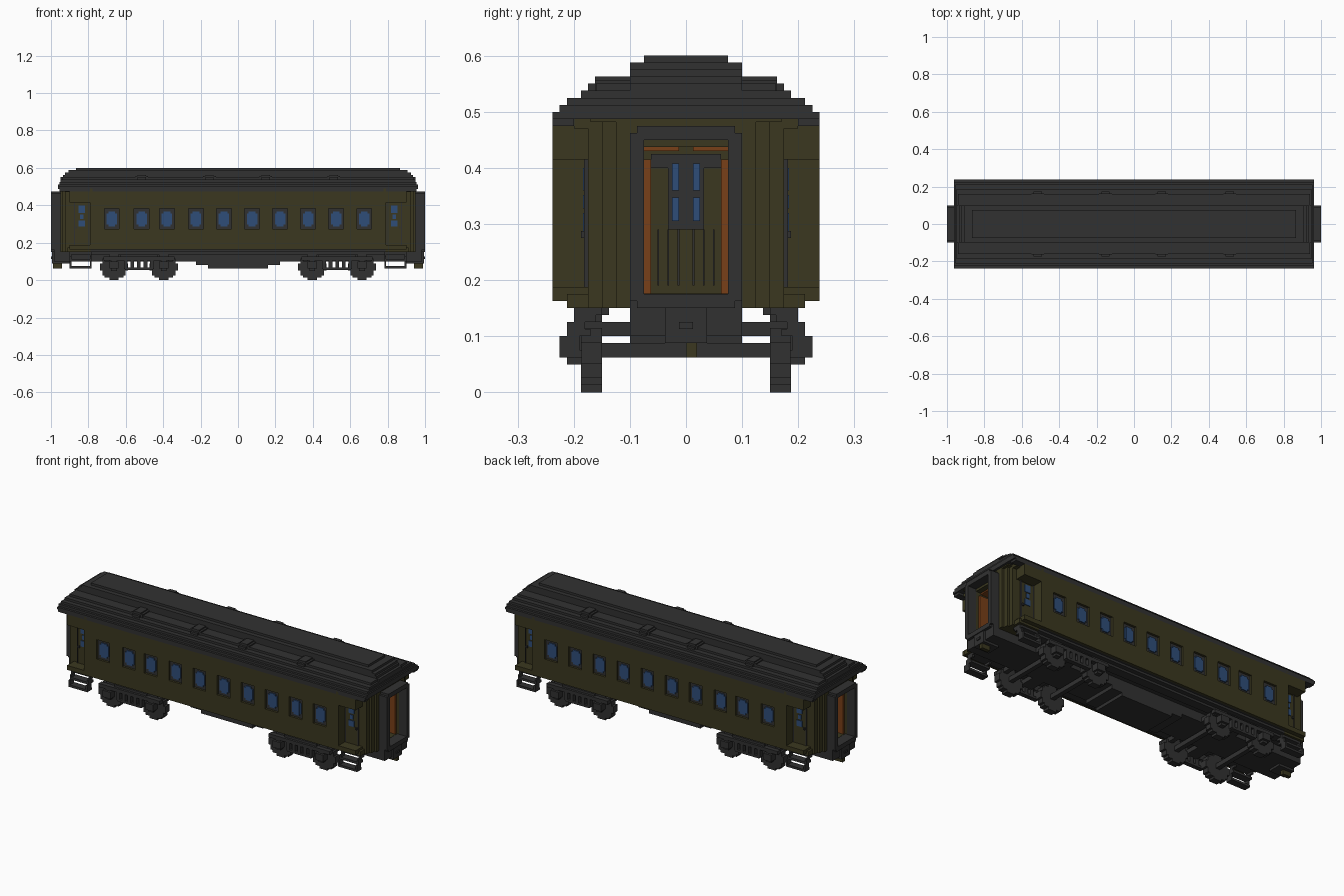
import bpy, bmesh, math

cube = bpy.data.objects.get("Cube")
if cube:
    bpy.data.objects.remove(cube, do_unlink=True)


def material(name, rgb):
    m = bpy.data.materials.new(name)
    m.use_nodes = True
    m.diffuse_color = (*rgb, 1)
    bsdf = m.node_tree.nodes["Principled BSDF"]
    bsdf.inputs["Base Color"].default_value = (*rgb, 1)
    bsdf.inputs["Roughness"].default_value = 0.8
    return m


DARK = material("charcoal", (0.031, 0.031, 0.031))
OLIVE = material("olive", (0.043, 0.039, 0.014))
BLUE = material("glass_blue", (0.028, 0.075, 0.19))
ORANGE = material("wood_orange", (0.19, 0.05, 0.009))


def part(name, mat, boxes, mx=False, my=False):
    """One object from boxes (x0, x1, y0, y1, z0, z1), optionally mirrored in x and y."""
    bm = bmesh.new()
    for sx in ((1, -1) if mx else (1,)):
        for sy in ((1, -1) if my else (1,)):
            for x0, x1, y0, y1, z0, z1 in boxes:
                vs = bmesh.ops.create_cube(bm, size=1)["verts"]
                for v in vs:
                    v.co.x = sx * ((x0 + x1) / 2 + v.co.x * (x1 - x0))
                    v.co.y = sy * ((y0 + y1) / 2 + v.co.y * (y1 - y0))
                    v.co.z = (z0 + z1) / 2 + v.co.z * (z1 - z0)
    bmesh.ops.recalc_face_normals(bm, faces=bm.faces)
    me = bpy.data.meshes.new(name)
    bm.to_mesh(me)
    bm.free()
    me.materials.append(mat)
    ob = bpy.data.objects.new(name, me)
    bpy.context.collection.objects.link(ob)
    return ob


def centred(hx, hy, z0, z1):
    return (-hx, hx, -hy, hy, z0, z1)


# Main saloon: dark core, olive skin strips leaving window openings
END = 0.7875
part("saloon_core", DARK, [centred(END - 0.002, 0.225, 0.163, 0.49)])
windows = [-0.675, -0.515, -0.38, -0.225, -0.075, 0.075, 0.225, 0.375, 0.525, 0.675]
HW, WZ0, WZ1 = 0.04, 0.272, 0.382
skin = [(-END, END, 0.225, 0.2375, 0.1625, WZ0), (-END, END, 0.225, 0.2375, WZ1, 0.475)]
edges = [-END] + [x + s for x in windows for s in (-HW, HW)] + [END]
skin += [(a, b, 0.225, 0.2375, WZ0, WZ1) for a, b in zip(edges[::2], edges[1::2])]
part("saloon_side_panels", OLIVE, skin, my=True)

# Notched window panes
panes = []
for x in windows:
    panes.append((x - 0.028, x + 0.028, 0.225, 0.230, 0.297, 0.357))
    panes.append((x - 0.018, x + 0.018, 0.225, 0.2305, 0.287, 0.367))
part("side_windows", BLUE, panes, my=True)

# Saloon end bulkheads with a half-glazed inner door
part("bulkheads", OLIVE, [(END - 0.01, END + 0.005, -0.2375, 0.2375, 0.1625, 0.49)], mx=True)
part("inner_door_frame", DARK, [(END, END + 0.012, -0.0325, 0.0325, 0.29, 0.425),
                                (END, END + 0.010, -0.0625, 0.0625, 0.40, 0.425)], mx=True)
part("inner_door_panes", BLUE, [(END, END + 0.018, 0.0125, 0.025, 0.36, 0.408),
                                (END, END + 0.018, 0.0125, 0.025, 0.305, 0.347)], mx=True, my=True)
part("inner_door_grooves", DARK, [(END, END + 0.008, y, y + 0.003, 0.19, 0.29)
                                  for y in (0.012, 0.03, 0.048)], mx=True, my=True)

# Vestibule walls stepped to a rounded end, with floor, hood and ceiling
part("vestibule_walls", OLIVE, [
    (END, 0.950, 0.075, 0.125, 0.15, 0.49),
    (END, 0.9375, 0.125, 0.15, 0.15, 0.49),
    (END, 0.925, 0.15, 0.175, 0.15, 0.4875),
    (END, 0.9125, 0.175, 0.2125, 0.15, 0.175),
    (END, 0.9, 0.175, 0.2375, 0.1625, 0.1875),
    (END, 0.9, 0.175, 0.2375, 0.415, 0.475)], mx=True, my=True)
part("vestibule_floor", OLIVE, [(END, 0.94, -0.08, 0.08, 0.15, 0.176)], mx=True)
part("vestibule_ceiling", OLIVE, [(END, 0.95, -0.08, 0.08, 0.4375, 0.49)], mx=True)
part("vestibule_posts", ORANGE, [(0.80, 0.935, 0.0625, 0.0755, 0.176, 0.415)], mx=True, my=True)
part("vestibule_lintel", ORANGE, [(0.80, 0.92, 0.0125, 0.075, 0.43, 0.438)], mx=True, my=True)

# Recessed side doors
part("side_doors", OLIVE, [(0.80, 0.872, 0.17, 0.180, 0.1875, 0.41)], mx=True, my=True)
part("side_door_jambs", DARK, [(0.794, 0.80, 0.17, 0.182, 0.1875, 0.415),
                               (0.872, 0.878, 0.17, 0.182, 0.1875, 0.415)], mx=True, my=True)
part("side_door_panes", BLUE, [(0.818, 0.853, 0.18, 0.184, 0.287, 0.32),
                               (0.826, 0.845, 0.18, 0.184, 0.328, 0.352),
                               (0.818, 0.853, 0.18, 0.184, 0.36, 0.40)], mx=True, my=True)
part("side_door_handles", DARK, [(0.86, 0.87, 0.18, 0.1875, 0.275, 0.2875)], mx=True, my=True)

# Gangway diaphragm frames
part("diaphragms", DARK, [(0.94, 1.0, 0.075, 0.1, 0.1625, 0.4625)], mx=True, my=True)
part("diaphragm_rails", DARK, [(0.94, 1.0, -0.0875, 0.0875, 0.45, 0.475),
                               (0.94, 1.0, -0.0875, 0.0875, 0.15, 0.175),
                               (0.94, 0.985, -0.1, 0.1, 0.1, 0.1625)], mx=True)

# Stepped roof layers: half x, half y, bottom, top
layers = [(0.9625, 0.2375, 0.4875, 0.5), (0.9625, 0.225, 0.5, 0.5125),
          (0.955, 0.2125, 0.5125, 0.525), (0.95, 0.1875, 0.525, 0.5375),
          (0.94, 0.16, 0.5375, 0.55), (0.95, 0.1, 0.5, 0.55),
          (0.935, 0.1, 0.55, 0.5625), (0.925, 0.1, 0.5625, 0.575),
          (0.905, 0.1, 0.575, 0.5875), (0.865, 0.075, 0.5875, 0.6)]
part("roof", DARK, [centred(*l) for l in layers])
part("roof_eaves", DARK, [(-0.955, 0.955, 0.2, 0.2375, 0.475, 0.4875)], my=True)
part("roof_end_soffits", OLIVE, [(0.9, 0.95, -0.17, 0.17, 0.4815, 0.495),
                                 (0.88, 0.925, -0.2, 0.2, 0.47, 0.4875)], mx=True)

# Roof vents
part("roof_vents", DARK, [b for x in (-0.515, -0.152, 0.148, 0.512) for b in
                          ((x - 0.022, x + 0.022, 0.1, 0.1625, 0.5375, 0.5625),
                           (x - 0.034, x + 0.034, 0.1, 0.1625, 0.5375, 0.556),
                           (x - 0.022, x + 0.022, 0.15, 0.175, 0.53, 0.55))], my=True)

# Underframe and equipment box
part("underframe", DARK, [centred(0.90, 0.2125, 0.15, 0.1625), centred(0.94, 0.1, 0.1, 0.15),
                          centred(0.225, 0.1, 0.08, 0.1), centred(0.16, 0.1, 0.0625, 0.08)])
part("underframe_sills", DARK, [(-END, END, 0.1375, 0.1875, 0.1375, 0.15)], my=True)

# Couplers
part("couplers", DARK, [(0.90, 0.995, -0.0375, 0.0375, 0.0875, 0.15)], mx=True)
part("coupler_knuckles", DARK, [(0.99, 1.0, -0.0125, 0.0125, 0.1125, 0.125)], mx=True)
part("coupler_hoses", OLIVE, [(0.94, 0.99, 0.0, 0.02, 0.0625, 0.0875)], mx=True)

# Boarding steps
treads = [(0.782, 0.9, 0.185, 0.225, 0.0625, 0.075),
          (0.782, 0.9, 0.17, 0.2125, 0.1, 0.1125),
          (0.782, 0.9, 0.15, 0.2, 0.1375, 0.15)]
stringers = [(x, x + 0.01, y0, y1, z0, z1) for x in (0.782, 0.89) for y0, y1, z0, z1 in
             ((0.19, 0.225, 0.0625, 0.1), (0.18, 0.2125, 0.1, 0.125), (0.16, 0.2, 0.125, 0.15))]
part("boarding_steps", DARK, treads + stringers, mx=True, my=True)

# Wheels as stacked slabs approximating a disc
R, ROWS, TRUCK, AXLES = 0.07, 11, 0.53, (0.397, 0.663)
wheels = []
for ax in AXLES:
    for i in range(ROWS):
        z0, z1 = 2 * R * i / ROWS, 2 * R * (i + 1) / ROWS
        w = math.sqrt(R * R - ((z0 + z1) / 2 - R) ** 2)
        w = max(0.0125, round(w / 0.0125) * 0.0125)
        wheels.append((ax - w, ax + w, 0.15, 0.1875, z0, z1))
part("wheels", DARK, wheels, mx=True, my=True)
part("axles", DARK, [(ax - 0.0125, ax + 0.0125, -0.2, 0.2, 0.0625, 0.0875) for ax in AXLES], mx=True)

# Truck frames, journal boxes, springs and cross bolsters
frame = [(TRUCK - 0.19, TRUCK + 0.19, 0.1875, 0.2125, 0.105, 0.125),
         (TRUCK - 0.075, TRUCK + 0.075, 0.1875, 0.2125, 0.055, 0.0675),
         (TRUCK - 0.10, TRUCK + 0.10, 0.1875, 0.2, 0.125, 0.1375)]
for ax in AXLES:
    frame += [(ax - 0.025, ax + 0.025, 0.1875, 0.225, 0.0625, 0.1),
              (ax - 0.015, ax + 0.015, 0.1875, 0.2125, 0.05, 0.1125)]
for dx in (-0.07, -0.035, 0.0, 0.035, 0.07):
    frame.append((TRUCK + dx - 0.01, TRUCK + dx + 0.01, 0.19, 0.2125, 0.06, 0.11))
part("truck_frames", DARK, frame, mx=True, my=True)
part("truck_bolsters", DARK, [(TRUCK + dx - w, TRUCK + dx + w, -0.2, 0.2, 0.1, 0.125)
                              for dx, w in ((0, 0.035), (-0.17, 0.0125), (0.17, 0.0125))], mx=True)
